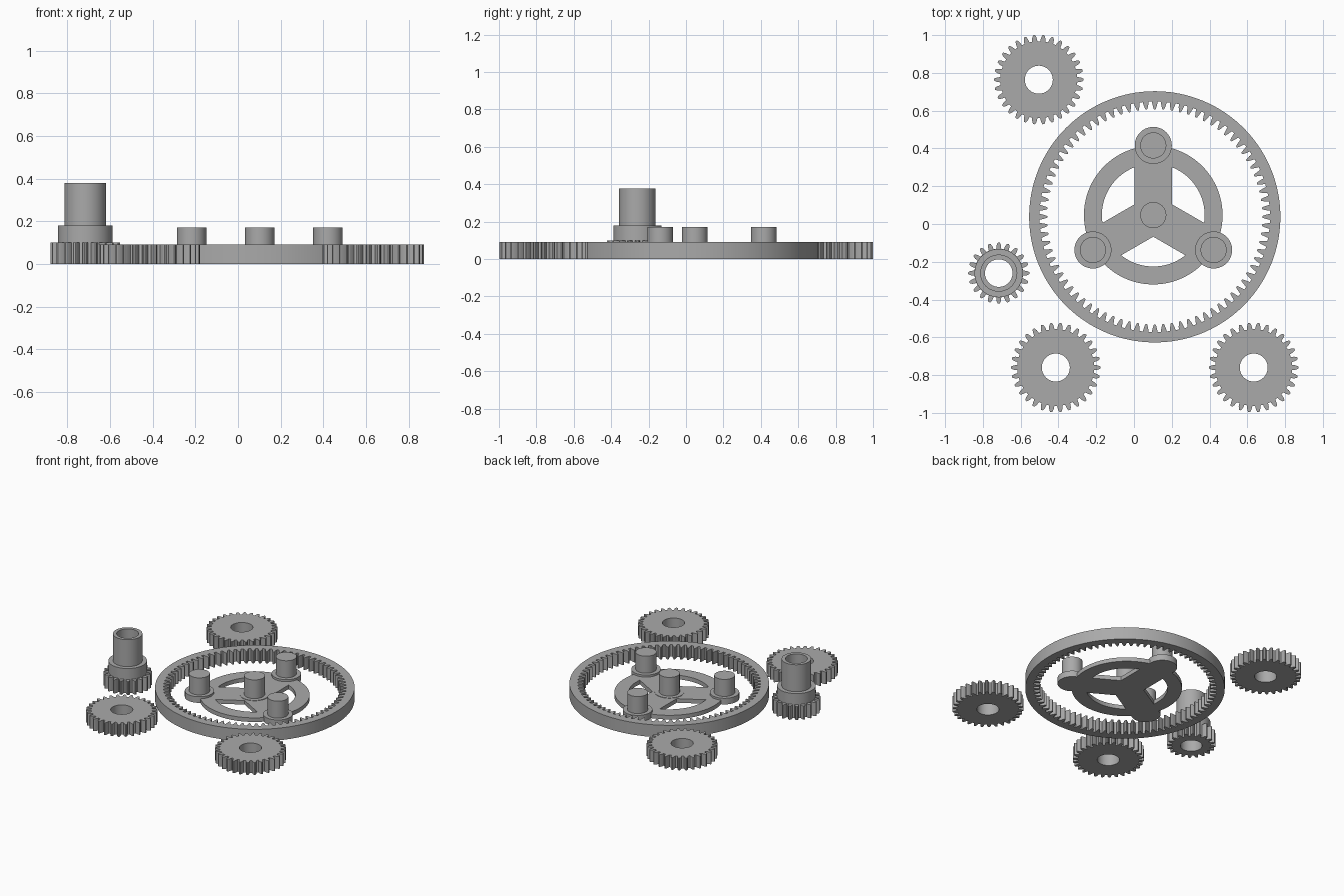
import bpy
from math import sin, cos, pi, asin, radians

cube = bpy.data.objects.get("Cube")
if cube:
    bpy.data.objects.remove(cube, do_unlink=True)

# One grey for every part
GREY = (0.4, 0.4, 0.4, 1)
grey = bpy.data.materials.new("plain grey")
grey.use_nodes = True
grey.diffuse_color = GREY
grey.node_tree.nodes["Principled BSDF"].inputs["Base Color"].default_value = GREY

MODULE = 0.0148   # gear tooth size
GEAR_H = 0.09


def polar(r, a):
    return (r * cos(a), r * sin(a))


def circle(r, n=96):
    return [polar(r, 2 * pi * i / n) for i in range(n)]


def teeth(count, root, tip, root_half=0.33, tip_half=0.11):
    """Closed outline of rounded teeth; widths are fractions of the pitch."""
    step = 2 * pi / count
    pitch = count * MODULE / 2
    flank = [(root, root_half), (pitch, 0.25),
             (pitch + (tip - pitch) * 0.8, tip_half + 0.03), (tip, tip_half - 0.03)]
    outline = []
    for i in range(count):
        outline += [polar(r, (i - w) * step) for r, w in flank]
        outline += [polar(r, (i + w) * step) for r, w in reversed(flank)]
    return outline


def plate(name, outlines, x, y, z0, z1):
    """Extrude a flat profile; outlines inside the first become holes."""
    curve = bpy.data.curves.new(name, "CURVE")
    curve.dimensions = "2D"
    curve.fill_mode = "BOTH"
    curve.extrude = (z1 - z0) / 2
    for points in outlines:
        spline = curve.splines.new("POLY")
        spline.points.add(len(points) - 1)
        for p, (px, py) in zip(spline.points, points):
            p.co = (px, py, 0, 1)
        spline.use_cyclic_u = True
    obj = bpy.data.objects.new(name, curve)
    obj.location = (x, y, (z0 + z1) / 2)
    bpy.context.collection.objects.link(obj)
    bpy.ops.object.select_all(action="DESELECT")
    obj.select_set(True)
    bpy.context.view_layer.objects.active = obj
    bpy.ops.object.convert(target="MESH")
    obj = bpy.context.object
    obj.data.materials.clear()
    obj.data.materials.append(grey)
    bpy.ops.object.shade_smooth_by_angle(angle=radians(20))
    return obj


# Ring gear with inward teeth
plate("ring_gear", [circle(0.665, 160), teeth(80, 0.61, 0.569)],
      0.11, 0.038, 0, GEAR_H)

# Three loose planet gears with round bores
for name, x, y in (("planet_gear_back", -0.504, 0.764),
                   ("planet_gear_front_right", -0.414, -0.76),
                   ("planet_gear_front_left", 0.634, -0.76)):
    plate(name, [teeth(30, 0.2035, 0.237), circle(0.074)], x, y, 0, GEAR_H)

# Sun gear with collar and hollow shaft
SX, SY, BORE = -0.716, -0.26, 0.073
plate("sun_gear", [teeth(20, 0.129, 0.162), circle(BORE)], SX, SY, 0, 0.1)
plate("sun_collar", [circle(0.128), circle(BORE)], SX, SY, 0.1, 0.18)
plate("sun_shaft", [circle(0.098), circle(BORE)], SX, SY, 0.18, 0.378)

# Carrier plate: a disc with three windows that leave the arms
CX, CY, ARM, INNER, REACH = 0.102, 0.047, 0.099, 0.272, 0.369


def window(mid):
    half = pi / 3 - asin(ARM / INNER)
    arc = [polar(INNER, mid + half * (i / 12 - 1)) for i in range(25)]
    return [polar(ARM / sin(pi / 3), mid)] + arc


arms = [pi / 2 + i * 2 * pi / 3 for i in range(3)]
plate("carrier_plate", [circle(0.367, 128)] + [window(a + pi / 3) for a in arms],
      CX, CY, 0, 0.03)

# Pads and pins at the hub and at each arm end
spots = [("hub", 0, 0)] + [(f"arm_{i + 1}", *polar(REACH, a)) for i, a in enumerate(arms)]
for name, dx, dy in spots:
    top = 0.033 if name == "hub" else 0.045
    plate(name + "_pad", [circle(0.098)], CX + dx, CY + dy, 0, top)
    plate(name + "_pin", [circle(0.069, 64)], CX + dx, CY + dy, top, 0.17)
